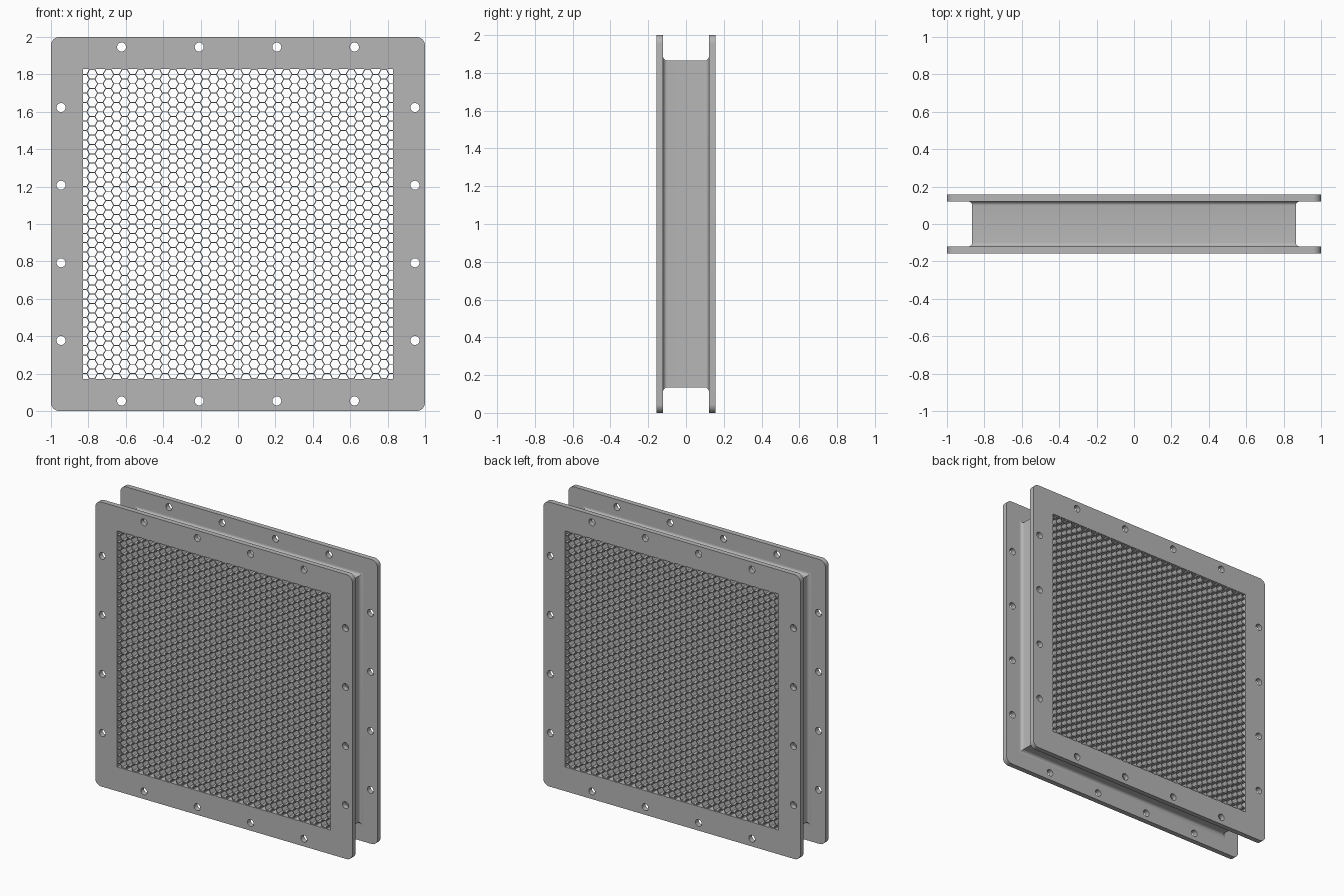
import bpy, bmesh
from math import sin, cos, pi, radians, sqrt
from mathutils import Matrix, Vector

cube = bpy.data.objects.get("Cube")
if cube:
    bpy.data.objects.remove(cube)

OPEN = 0.83          # half size of the opening
WEB = 0.865          # outer half size of the web
FACE, BACK = 0.157, 0.121   # outer and inner planes of a flange
FILLET = 0.022
PITCH, WALL = 0.05, 0.005   # honeycomb cell pitch and wall thickness

grey = bpy.data.materials.new("metal grey")
grey.use_nodes = True
colour = (0.47, 0.47, 0.47, 1)
grey.diffuse_color = colour
grey.node_tree.nodes["Principled BSDF"].inputs["Base Color"].default_value = colour


def add_object(name, mesh, smooth=True):
    ob = bpy.data.objects.new(name, mesh)
    bpy.context.collection.objects.link(ob)
    mesh.materials.clear()
    mesh.materials.append(grey)
    if smooth:
        bpy.ops.object.select_all(action='DESELECT')
        ob.select_set(True)
        bpy.context.view_layer.objects.active = ob
        bpy.ops.object.shade_smooth_by_angle(angle=radians(30))
    return ob


def arc(cx, cy, r, start, end, steps):
    angles = [start + (end - start) * i / steps for i in range(steps + 1)]
    return [(cx + r * cos(a), cy + r * sin(a)) for a in angles]


# Flange outline: rounded square, square opening, four bolt holes per side
def flange_mesh():
    curve = bpy.data.curves.new("flange_outline", 'CURVE')
    curve.dimensions = '2D'
    curve.fill_mode = 'BOTH'
    curve.extrude = (FACE - BACK) / 2

    def loop(points):
        sp = curve.splines.new('POLY')
        sp.points.add(len(points) - 1)
        for p, (x, y) in zip(sp.points, points):
            p.co = (x, y, 0, 1)
        sp.use_cyclic_u = True

    r = 0.045
    outer = []
    for i, (sx, sy) in enumerate([(1, 1), (-1, 1), (-1, -1), (1, -1)]):
        outer += arc(sx * (1 - r), sy * (1 - r), r, i * pi / 2, (i + 1) * pi / 2, 8)
    loop(outer)
    loop([(-OPEN, -OPEN), (OPEN, -OPEN), (OPEN, OPEN), (-OPEN, OPEN)])
    for k in (-1.5, -0.5, 0.5, 1.5):
        for side in (-0.946, 0.946):
            t = k * OPEN / 2
            for cx, cy in ((t, side), (side, t)):
                loop(arc(cx, cy, 0.024, 0, 2 * pi, 24)[:-1])

    helper = bpy.data.objects.new("flange_helper", curve)
    bpy.context.collection.objects.link(helper)
    deps = bpy.context.evaluated_depsgraph_get()
    mesh = bpy.data.meshes.new_from_object(helper.evaluated_get(deps))
    bpy.data.objects.remove(helper)
    mesh.transform(Matrix.Rotation(pi / 2, 4, 'X'))
    bm = bmesh.new()
    bm.from_mesh(mesh)
    bmesh.ops.remove_doubles(bm, verts=bm.verts, dist=1e-5)
    bmesh.ops.recalc_face_normals(bm, faces=bm.faces)
    bm.to_mesh(mesh)
    bm.free()
    return mesh


for name, side in (("front_flange", -1), ("back_flange", 1)):
    flange = add_object(name, flange_mesh())
    flange.location = (0, side * (FACE + BACK) / 2, 1)

# Web: a filleted channel section swept around the square
c = (WEB + FILLET, BACK - FILLET)
upper = arc(*c, FILLET, pi / 2, pi, 6)
section = [(OPEN, -BACK), (OPEN, BACK)] + upper + [(d, -y) for d, y in reversed(upper)]
bm = bmesh.new()
rings = [[bm.verts.new((sx * d, y, sz * d)) for d, y in section]
         for sx, sz in ((1, 1), (-1, 1), (-1, -1), (1, -1))]
n = len(section)
for i in range(4):
    a, b = rings[i], rings[(i + 1) % 4]
    for j in range(n):
        k = (j + 1) % n
        bm.faces.new((a[j], a[k], b[k], b[j]))
bmesh.ops.recalc_face_normals(bm, faces=bm.faces)
web_mesh = bpy.data.meshes.new("web")
bm.to_mesh(web_mesh)
bm.free()
add_object("web", web_mesh).location.z = 1

# Honeycomb core: hexagonal wall rings, trimmed to the opening and thickened
bm = bmesh.new()
s = PITCH / sqrt(3)
inner = s - WALL / sqrt(3)
cols = int(OPEN / (1.5 * s)) + 2
rows = int(OPEN / PITCH) + 2
for i in range(-cols, cols + 1):
    for j in range(-rows, rows + 1):
        x, z = i * 1.5 * s, (j + (i % 2) / 2) * PITCH
        out = [bm.verts.new((px, 0, pz)) for px, pz in arc(x, z, s, 0, 2 * pi, 6)[:-1]]
        inn = [bm.verts.new((px, 0, pz)) for px, pz in arc(x, z, inner, 0, 2 * pi, 6)[:-1]]
        for k in range(6):
            m = (k + 1) % 6
            bm.faces.new((out[k], out[m], inn[m], inn[k]))
bmesh.ops.remove_doubles(bm, verts=bm.verts, dist=1e-4)
for d in ((1, 0, 0), (-1, 0, 0), (0, 0, 1), (0, 0, -1)):
    bmesh.ops.bisect_plane(bm, geom=bm.verts[:] + bm.edges[:] + bm.faces[:], dist=1e-6,
                           plane_co=Vector(d) * OPEN, plane_no=d, clear_outer=True)
core_mesh = bpy.data.meshes.new("honeycomb_core")
bm.to_mesh(core_mesh)
bm.free()
core = add_object("honeycomb_core", core_mesh, smooth=False)
core.location.z = 1
solid = core.modifiers.new("depth", 'SOLIDIFY')
solid.thickness = 2 * FACE - 0.002
solid.offset = 0
